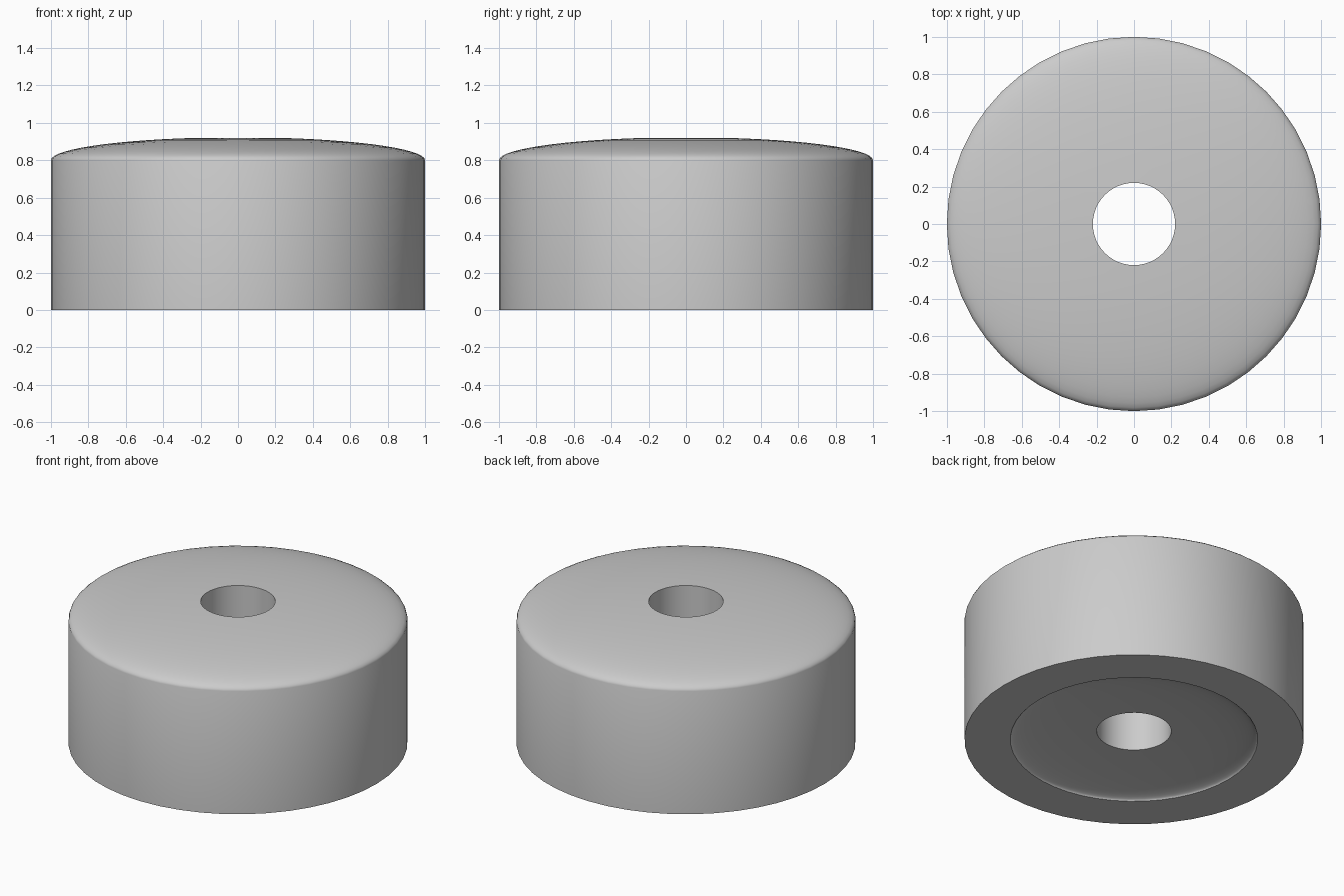
import bpy, bmesh, math

cube = bpy.data.objects.get("Cube")
if cube:
    bpy.data.objects.remove(cube, do_unlink=True)

SEGMENTS = 48
BORE = 0.22          # radius of the through hole
RECESS = 0.73        # radius of the dished underside
WALL = 0.8           # height of the straight side

# Plain grey finish
grey = bpy.data.materials.new("plain_grey")
grey.use_nodes = True
colour = (0.6, 0.6, 0.6, 1)
grey.diffuse_color = colour
grey.node_tree.nodes["Principled BSDF"].inputs["Base Color"].default_value = colour


def dome(radius, rise, base, steps=14):
    """Elliptical arc from the rim inwards to the bore."""
    end = math.acos(BORE / radius)
    angles = [end * i / steps for i in range(steps + 1)]
    return [(radius * math.cos(a), base + rise * math.sin(a)) for a in angles]


def lathe(name, profile):
    """Revolve a closed profile of (radius, height) around the z axis."""
    bm = bmesh.new()
    verts = [bm.verts.new((r, 0, z)) for r, z in profile]
    edges = [bm.edges.new((a, b)) for a, b in zip(verts, verts[1:] + verts[:1])]
    bmesh.ops.spin(bm, geom=verts + edges, cent=(0, 0, 0), axis=(0, 0, 1),
                   angle=math.tau, steps=SEGMENTS, use_merge=False)
    bmesh.ops.remove_doubles(bm, verts=bm.verts, dist=0.0001)
    bmesh.ops.recalc_face_normals(bm, faces=bm.faces)
    mesh = bpy.data.meshes.new(name)
    bm.to_mesh(mesh)
    bm.free()
    mesh.materials.append(grey)
    obj = bpy.data.objects.new(name, mesh)
    bpy.context.collection.objects.link(obj)
    return obj


# Domed top, straight wall, flat foot ring, shallow dished underside and bore
top = dome(1.0, 0.123, WALL)
underside = dome(RECESS, 0.058, 0)
body = lathe("domed_roller_body", [(1.0, 0)] + top + underside[::-1])

bpy.ops.object.select_all(action='DESELECT')
body.select_set(True)
bpy.context.view_layer.objects.active = body
bpy.ops.object.shade_smooth_by_angle(angle=math.radians(35))
